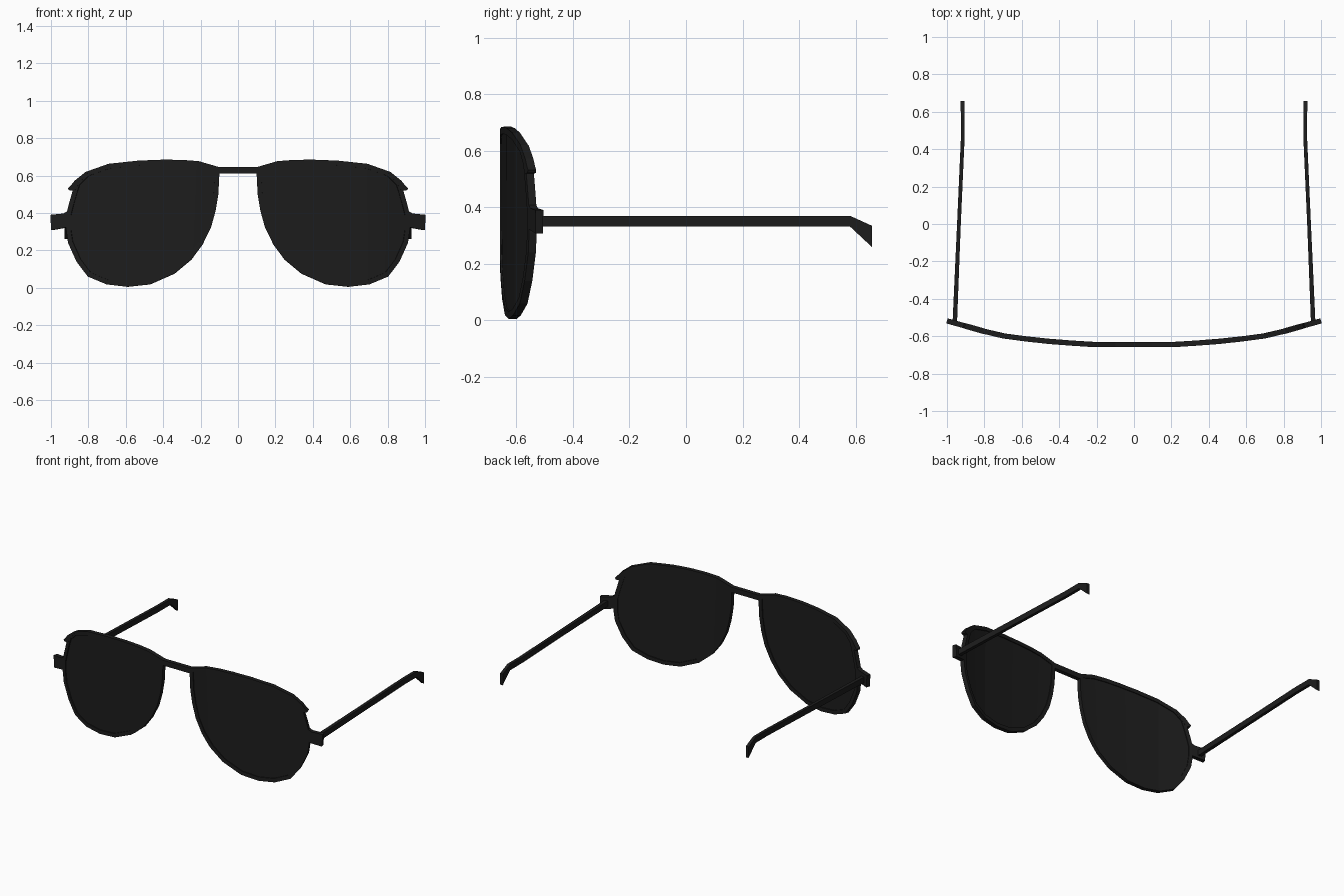
import bpy, bmesh

if "Cube" in bpy.data.objects:
    bpy.data.objects.remove(bpy.data.objects["Cube"])

# shared dark material
black = bpy.data.materials.new("dark_plastic")
black.diffuse_color = (0.012, 0.012, 0.012, 1)
black.use_nodes = True
black.node_tree.nodes["Principled BSDF"].inputs["Base Color"].default_value = black.diffuse_color

# wrap curve of the front: (x, y of the middle of the sheet)
WRAP = [(0, -.644), (.22, -.644), (.33, -.637), (.45, -.628), (.58, -.614),
        (.70, -.598), (.80, -.574), (.91, -.543), (1.0, -.518)]


def wrap_y(x):
    for (x0, y0), (x1, y1) in zip(WRAP, WRAP[1:]):
        if x <= x1:
            break
    return y0 + (y1 - y0) * (x - x0) / (x1 - x0)


def finish(bm, name, thickness=0):
    me = bpy.data.meshes.new(name)
    bm.to_mesh(me)
    bm.free()
    me.materials.append(black)
    ob = bpy.data.objects.new(name, me)
    bpy.context.collection.objects.link(ob)
    mirror = ob.modifiers.new("Mirror", 'MIRROR')
    mirror.merge_threshold = 0.0005
    if thickness:
        solid = ob.modifiers.new("Solidify", 'SOLIDIFY')
        solid.thickness = thickness
        solid.offset = 0
    return ob


def wrapped_sheet(name, outline, thickness, inset=0, keep=None):
    """Flat x/z outline, sliced at the wrap stations and bent round the face."""
    bm = bmesh.new()
    bm.faces.new([bm.verts.new((x, 0, z)) for x, z in outline])
    for x, _ in WRAP[1:-1]:
        bmesh.ops.bisect_plane(bm, geom=bm.verts[:] + bm.edges[:] + bm.faces[:],
                               plane_co=(x, 0, 0), plane_no=(1, 0, 0), dist=1e-5)
    if inset:
        ring = set(bmesh.ops.inset_region(bm, faces=bm.faces[:], thickness=inset,
                                          use_even_offset=True, use_boundary=True)["faces"])
        drop = [f for f in bm.faces if (f in ring) != (keep == "rim")]
        bmesh.ops.delete(bm, geom=drop, context='FACES')
    for v in bm.verts:
        v.co.y = wrap_y(v.co.x)
    return finish(bm, name, thickness)


# aviator outline of one eye
EYE = [(.10, .645), (.21, .677), (.30, .684), (.40, .685), (.53, .68), (.69, .663),
       (.81, .62), (.865, .565), (.88, .52), (.90, .45), (.915, .39), (.915, .31),
       (.905, .24), (.86, .14), (.80, .06), (.70, .018), (.59, .005), (.47, .018),
       (.34, .075), (.25, .15), (.19, .23), (.145, .32), (.12, .41), (.105, .50),
       (.10, .60)]
wrapped_sheet("rims", EYE, .028, .025, "rim")
wrapped_sheet("lenses", EYE, .016, .025, "lens")

# brow tips, bridge and hinge tabs
wrapped_sheet("brow_tips", [(.80, .615), (.81, .62), (.87, .572), (.893, .543),
                            (.905, .532), (.90, .522), (.87, .518), (.85, .55)], .030)
wrapped_sheet("bridge", [(0, .61), (.105, .61), (.105, .645), (0, .645)], .028)
wrapped_sheet("hinge_tabs", [(.90, .325), (.995, .308), (1.0, .39), (.93, .397),
                             (.90, .415)], .028)

# temple arms: (x, y, z low, z high) stations with a drooping tip
bm = bmesh.new()
rings = []
for x, y, lo, hi in [(.958, -.525, .332, .37), (.936, 0, .332, .37), (.916, .45, .332, .37),
                     (.916, .58, .332, .37), (.917, .657, .26, .335)]:
    w = .012 if y < 0 else .010
    rings.append([bm.verts.new(c) for c in ((x - w, y, lo), (x + w, y, lo),
                                            (x + w, y, hi), (x - w, y, hi))])
for a, b in zip(rings, rings[1:]):
    for i in range(4):
        j = (i + 1) % 4
        bm.faces.new((a[i], a[j], b[j], b[i]))
bm.faces.new(rings[0])
bm.faces.new(rings[-1])
bmesh.ops.recalc_face_normals(bm, faces=bm.faces[:])
finish(bm, "temple_arms")
